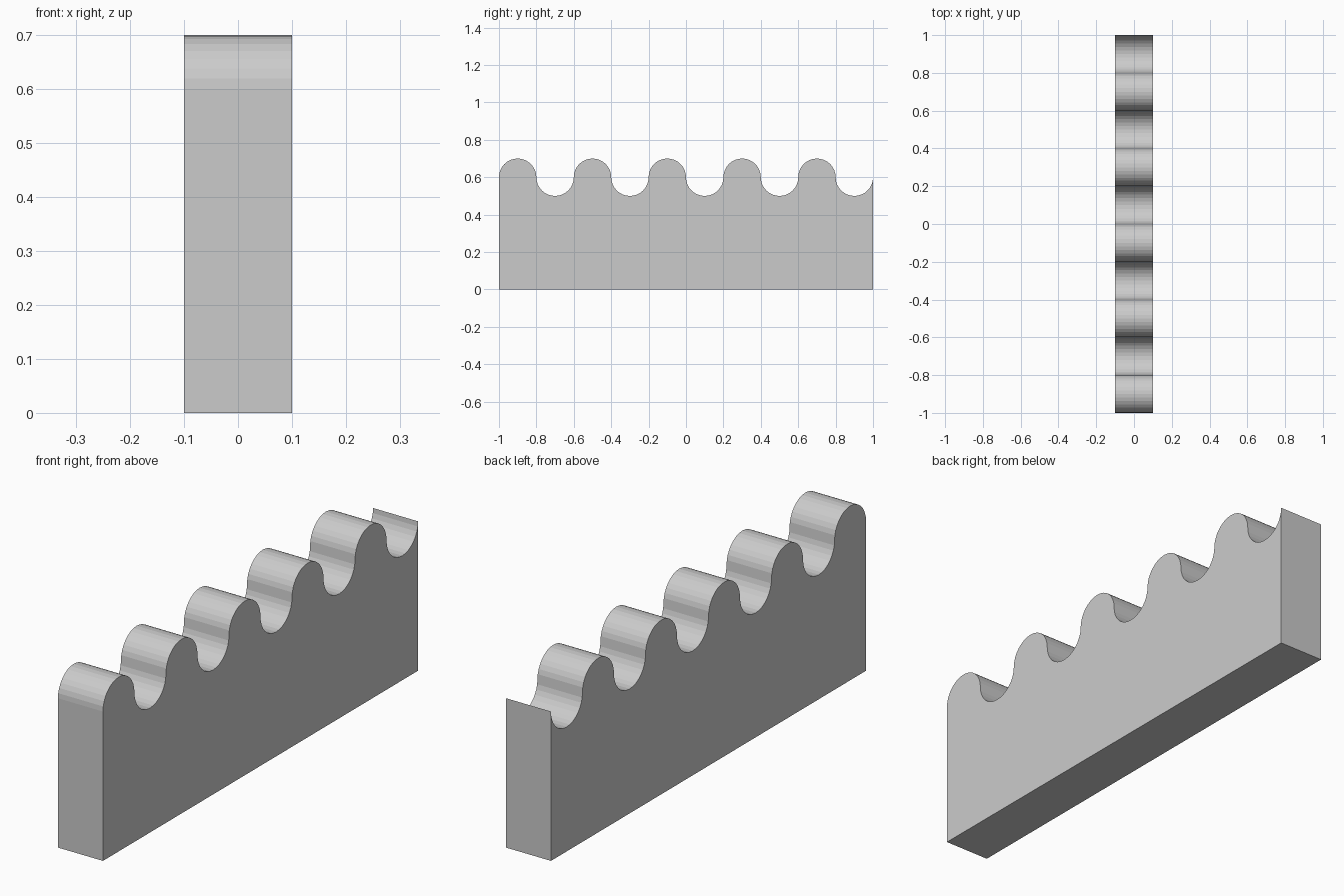
import bpy, bmesh
from math import sin, cos, pi

if "Cube" in bpy.data.objects:
    bpy.data.objects.remove(bpy.data.objects["Cube"])

HALF_WIDTH, RADIUS, MID_Z, SEGMENTS, ARCS = 0.1, 0.1, 0.6, 16, 10

# Wavy top profile: alternating half-circle humps and hollows along y
profile = [(-1.0, 0.0), (-1.0, MID_Z)]
for i in range(ARCS):
    centre = -0.9 + 0.2 * i
    side = 1 if i % 2 == 0 else -1
    for k in range(1, SEGMENTS + 1):
        a = pi * k / SEGMENTS
        profile.append((centre - RADIUS * cos(a), MID_Z + side * RADIUS * sin(a)))
profile.append((1.0, 0.0))

# Extrude the profile across x
bm = bmesh.new()
face = bm.faces.new([bm.verts.new((-HALF_WIDTH, y, z)) for y, z in profile])
ext = bmesh.ops.extrude_face_region(bm, geom=[face], use_keep_orig=True)
verts = [g for g in ext["geom"] if isinstance(g, bmesh.types.BMVert)]
bmesh.ops.translate(bm, verts=verts, vec=(2 * HALF_WIDTH, 0, 0))
bmesh.ops.recalc_face_normals(bm, faces=bm.faces[:])

mesh = bpy.data.meshes.new("wavy_wall")
bm.to_mesh(mesh)
bm.free()
bpy.context.collection.objects.link(bpy.data.objects.new("wavy_wall", mesh))
